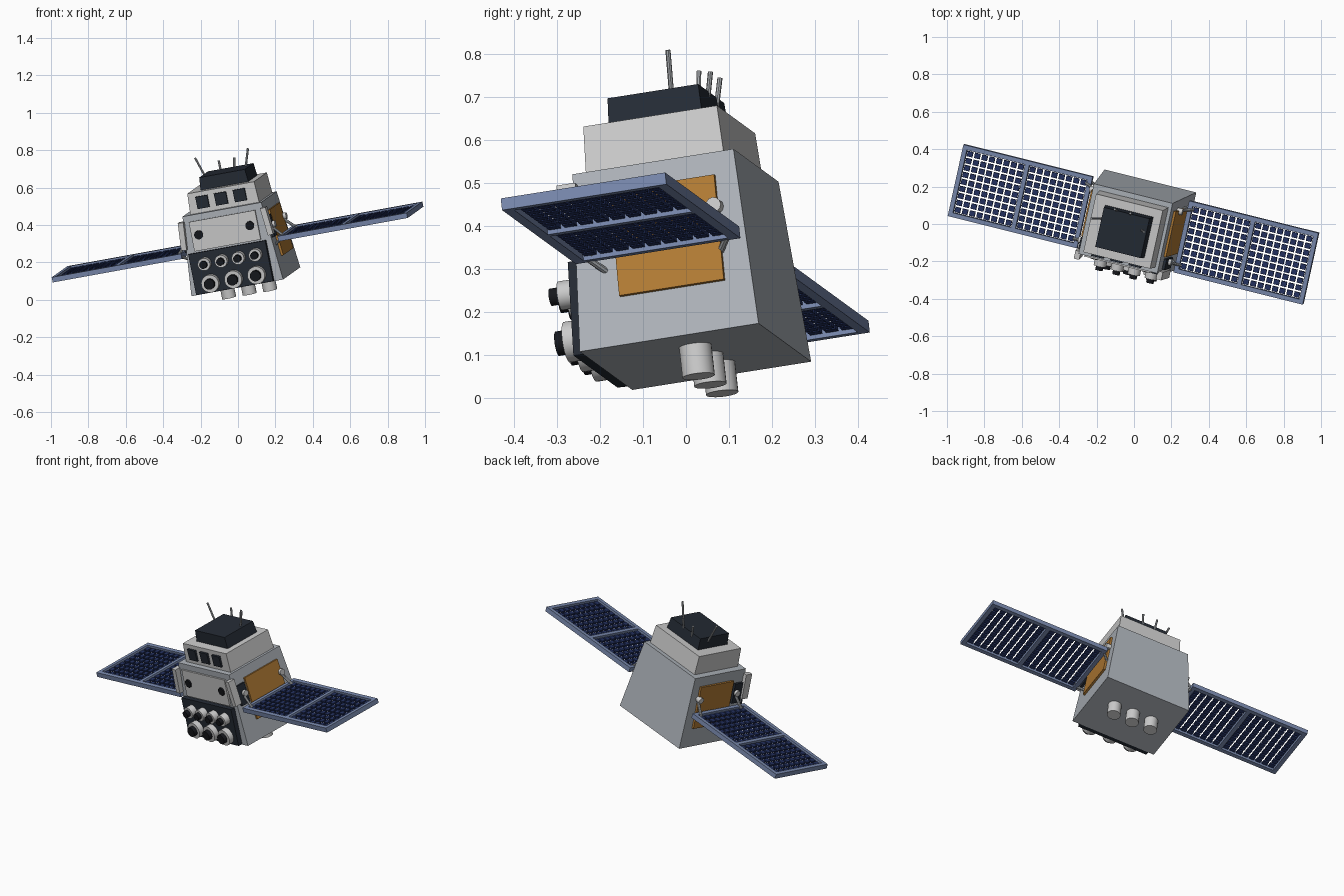
import bpy, bmesh
from math import radians, pi
from mathutils import Matrix, Vector, Euler

if "Cube" in bpy.data.objects:
    bpy.data.objects.remove(bpy.data.objects["Cube"])

# The whole craft is built upright in a local frame, then tilted
TILT = (Matrix.Translation((0.042, 0.022, 0.097)) @ Matrix.Rotation(radians(-14), 4, 'Z')
        @ Matrix.Rotation(radians(-10), 4, 'Y') @ Matrix.Rotation(radians(8.9), 4, 'X'))
INV = TILT.inverted()


def material(name, rgb):
    m = bpy.data.materials.new(name)
    m.diffuse_color = (*rgb, 1)
    m.use_nodes = True
    m.node_tree.nodes["Principled BSDF"].inputs["Base Color"].default_value = m.diffuse_color
    return m


DARK = material("dark_panel", (0.018, 0.024, 0.035))
BLACK = material("black_glass", (0.008, 0.009, 0.012))
ORANGE = material("orange_foil", (0.45, 0.2, 0.035))
CELL = material("solar_cell", (0.018, 0.032, 0.12))
FRAME = material("panel_frame", (0.19, 0.25, 0.42))
LIGHT = material("light_grey", (0.6, 0.62, 0.63))
METAL = material("metal_grey", (0.4, 0.42, 0.44))
HULL = material("hull_grey", (0.42, 0.45, 0.49))


def box(bm, c, size, rot=(0, 0, 0), top=(1, 1)):
    """Box at c; top scales the upper face for a taper."""
    vs = bmesh.ops.create_cube(bm, size=1)['verts']
    for v in vs:
        if v.co.z > 0:
            v.co.x *= top[0]
            v.co.y *= top[1]
        v.co = Vector((v.co.x * size[0], v.co.y * size[1], v.co.z * size[2]))
        v.co.rotate(Euler(rot))
        v.co += Vector(c)


def rod(bm, a, b, r, n=16):
    a, b = Vector(a), Vector(b)
    d = b - a
    m = Matrix.Translation((a + b) / 2) @ d.to_track_quat('Z', 'Y').to_matrix().to_4x4()
    bmesh.ops.create_cone(bm, cap_ends=True, segments=n, radius1=r, radius2=r,
                          depth=d.length, matrix=m)


def part(name, mat, build, smooth=False):
    bm = bmesh.new()
    build(bm)
    bm.transform(TILT)
    me = bpy.data.meshes.new(name)
    bm.to_mesh(me)
    bm.free()
    ob = bpy.data.objects.new(name, me)
    bpy.context.collection.objects.link(ob)
    me.materials.append(mat)
    if smooth:
        for p in me.polygons:
            p.use_smooth = len(p.vertices) == 4
        bpy.context.view_layer.objects.active = ob
        bpy.ops.object.select_all(action='DESELECT')
        ob.select_set(True)
        bpy.ops.object.shade_smooth_by_angle(angle=radians(35))
    return ob


# Hull: tapered main body, upper deck and dark top block
part("main_body", HULL, lambda bm: box(bm, (0, 0, 0.2135), (0.513, 0.431, 0.427), top=(0.858, 0.9)))
part("upper_deck", LIGHT, lambda bm: box(bm, (0.01, 0, 0.483), (0.385, 0.332, 0.114), top=(0.97, 0.97)))
part("top_block", DARK, lambda bm: box(bm, (0.02, 0.002, 0.573), (0.268, 0.225, 0.07), top=(0.95, 0.97)))

# Front face: lower lens panel, upper plate, ports and windows
FT = -0.051
part("lens_panel", DARK, lambda bm: box(bm, (-0.008, -0.222, 0.114), (0.43, 0.03, 0.222), (FT, 0, 0)))
part("front_plate", LIGHT, lambda bm: box(bm, (-0.005, -0.203, 0.313), (0.37, 0.014, 0.16), (FT, 0, 0)))


def ports(bm):
    for x in (-0.149, 0.137):
        rod(bm, (x, -0.19, 0.317), (x, -0.217, 0.317), 0.024)


def windows(bm):
    for x in (-0.102, 0.002, 0.107):
        box(bm, (x, -0.166, 0.483), (0.066, 0.016, 0.066))


part("round_ports", BLACK, ports, True)
part("deck_windows", DARK, windows)

# Lenses: four small above three large
LENSES = [(x, 0.162, 0.034) for x in (-0.14, -0.045, 0.05, 0.145)]
LENSES += [(x, 0.054, 0.048) for x in (-0.129, 0, 0.129)]


def barrels(bm):
    for x, z, r in LENSES:
        rod(bm, (x, -0.225, z), (x, -0.272, z), r, 20)


def glasses(bm):
    for x, z, r in LENSES:
        rod(bm, (x, -0.26, z), (x, -0.295, z), r * 0.6, 20)


part("lens_barrels", LIGHT, barrels, True)
part("lens_glass", BLACK, glasses, True)


# Thrusters under the body
def thrusters(bm):
    for x in (-0.115, 0, 0.115):
        rod(bm, (x, 0.028, 0.01), (x, 0.028, -0.072), 0.038, 20)


part("thrusters", LIGHT, thrusters, True)


# Antennas on top, given by their base and tip in world space
def antennas(bm):
    for a, b in (((0.04, -0.033, 0.70), (0.053, -0.042, 0.81)),
                 ((-0.17, 0.028, 0.65), (-0.23, 0.03, 0.76)),
                 ((-0.02, 0.05, 0.69), (-0.02, 0.057, 0.76)),
                 ((-0.088, 0.07, 0.67), (-0.103, 0.079, 0.745))):
        rod(bm, INV @ Vector(a), INV @ Vector(b), 0.006, 8)


part("antennas", METAL, antennas, True)

# Side equipment and solar wings, mirrored left and right
X0, X1, HY, ZP, BAR = 0.27, 0.993, 0.198, 0.218, 0.024
XM = (X0 + X1) / 2
COLS, ROWS, GAP = 8, 9, 0.01


def wing(s, side):
    lean = -0.085 * s
    part(side + "_foil_panel", ORANGE,
         lambda bm: box(bm, (s * 0.24, 0.019, 0.243), (0.016, 0.252, 0.255), (0, lean, 0)))
    part(side + "_dark_plate", DARK,
         lambda bm: box(bm, (s * 0.236, -0.15, 0.29), (0.02, 0.06, 0.12), (0, lean, 0)))
    part(side + "_front_bracket", LIGHT,
         lambda bm: box(bm, (s * 0.236, -0.207, 0.325), (0.03, 0.045, 0.15), (0, lean, 0)))

    def frame(bm):
        for y in (-HY + BAR / 2, HY - BAR / 2):
            box(bm, (s * XM, y, ZP), (X1 - X0, BAR, 0.028))
        for x in (X0 + BAR / 2, XM, X1 - BAR / 2):
            box(bm, (s * x, 0, ZP), (BAR, 2 * (HY - BAR), 0.028))

    def cells(bm):
        w = (XM - X0 - 1.5 * BAR) / COLS
        d = 2 * (HY - BAR) / ROWS
        for start in (X0 + BAR, XM + BAR / 2):
            for i in range(COLS):
                for j in range(ROWS):
                    box(bm, (s * (start + (i + 0.5) * w), -HY + BAR + (j + 0.5) * d, ZP),
                        (w - GAP, d - GAP, 0.01))

    def struts(bm):
        for y in (-0.14, 0.14):
            rod(bm, (s * 0.225, y, 0.295), (s * 0.30, y * 1.1, ZP), 0.008, 8)
            rod(bm, (s * 0.23, y * 0.95, 0.18), (s * 0.285, y * 1.25, ZP), 0.008, 8)

    def hinges(bm):
        for y in (-0.14, 0.14):
            rod(bm, (s * 0.22, y, 0.295), (s * 0.26, y, 0.295), 0.018, 12)

    part(side + "_wing_frame", FRAME, frame)
    part(side + "_solar_cells", CELL, cells)
    part(side + "_wing_struts", METAL, struts, True)
    part(side + "_strut_hinges", LIGHT, hinges, True)


wing(1, "right")
wing(-1, "left")
